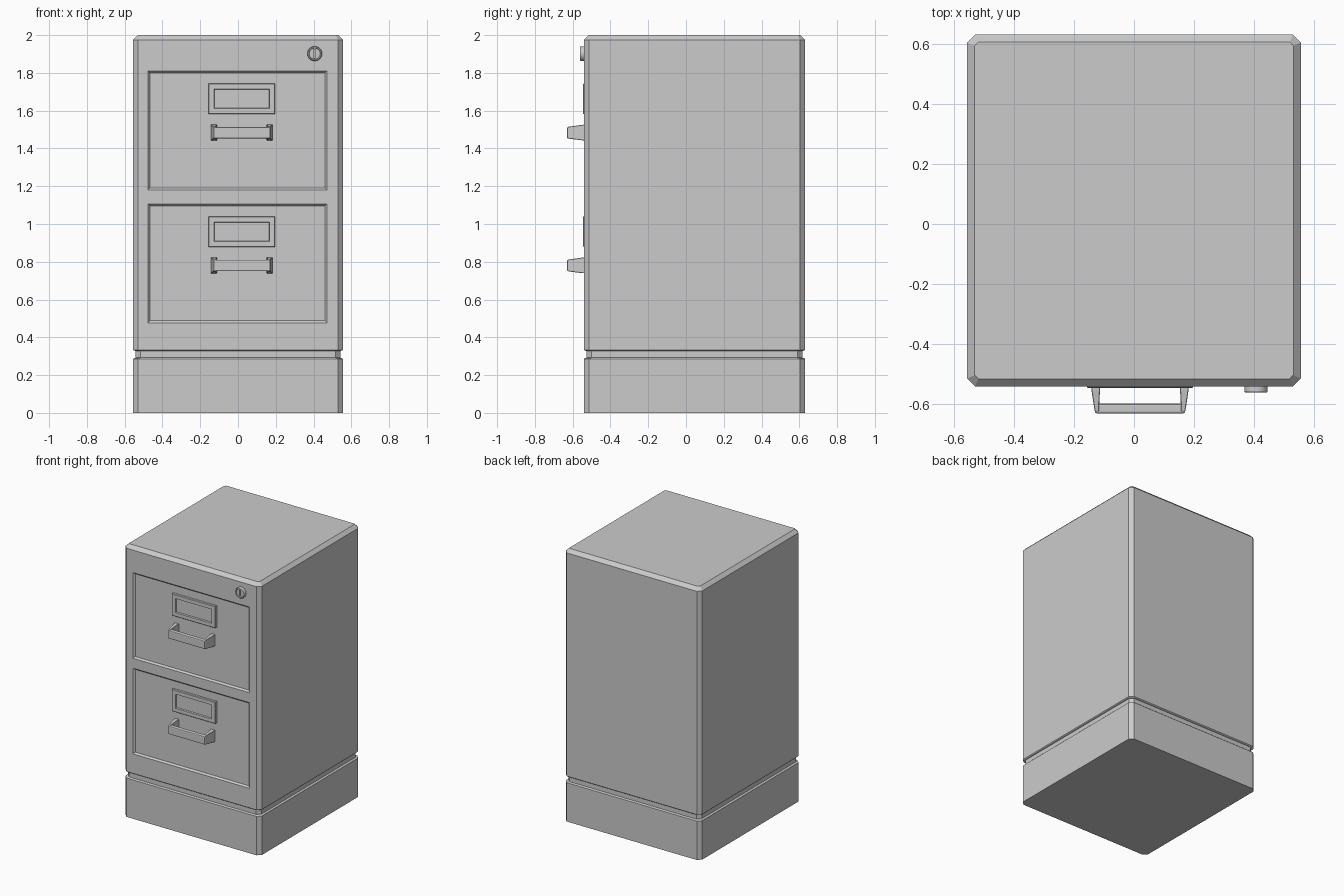
import bpy, bmesh, math

if "Cube" in bpy.data.objects:
    bpy.data.objects.remove(bpy.data.objects["Cube"])

XC = 0.02          # handle / label centre line
FRONT = -0.54
FACE = -0.528      # recessed drawer face


def loft(name, rings):
    """Closed mesh through a list of equal-length point rings, capped at both ends."""
    bm = bmesh.new()
    vs = [[bm.verts.new(p) for p in r] for r in rings]
    n = len(vs[0])
    for a, b in zip(vs, vs[1:]):
        for i in range(n):
            j = (i + 1) % n
            bm.faces.new((a[i], a[j], b[j], b[i]))
    bm.faces.new(vs[0][::-1])
    bm.faces.new(vs[-1])
    bmesh.ops.recalc_face_normals(bm, faces=bm.faces)
    me = bpy.data.meshes.new(name)
    bm.to_mesh(me)
    bm.free()
    ob = bpy.data.objects.new(name, me)
    bpy.context.collection.objects.link(ob)
    return ob


def octagon(inset, z, cut=0.026):
    x, y0, y1, c = 0.555 - inset, FRONT + inset, 0.63 - inset, cut
    return [(x, y0 + c, z), (x, y1 - c, z), (x - c, y1, z), (-x + c, y1, z),
            (-x, y1 - c, z), (-x, y0 + c, z), (-x + c, y0, z), (x - c, y0, z)]


def rect(x0, x1, z0, z1, y, d=0.0):
    return [(x0 + d, y, z0 + d), (x1 - d, y, z0 + d),
            (x1 - d, y, z1 - d), (x0 + d, y, z1 - d)]


def circle(cx, cz, r, y, n=24):
    return [(cx + r * math.cos(2 * math.pi * i / n), y,
             cz + r * math.sin(2 * math.pi * i / n)) for i in range(n)]


def cut(target, cutter):
    m = target.modifiers.new("cut", 'BOOLEAN')
    m.operation, m.solver, m.object = 'DIFFERENCE', 'EXACT', cutter
    bpy.context.view_layer.objects.active = target
    bpy.ops.object.modifier_apply(modifier=m.name)
    bpy.data.objects.remove(cutter, do_unlink=True)


def bevel(ob, width, segments=1):
    m = ob.modifiers.new("bevel", 'BEVEL')
    m.width, m.segments = width, segments


# Cabinet shell: plinth, shadow groove, body and chamfered top
cabinet = loft("cabinet_body", [
    octagon(0, 0), octagon(0, 0.286), octagon(0.004, 0.29), octagon(0.013, 0.292),
    octagon(0.013, 0.328), octagon(0.004, 0.33), octagon(0, 0.334),
    octagon(0, 1.975), octagon(0.025, 2.0, 0.012)])

for dz, tag in ((0, "upper"), (-0.703, "lower")):
    # Drawer recess with sloped border
    box = (-0.478, 0.472, 1.179 + dz, 1.811 + dz)
    cut(cabinet, loft("cutter", [rect(*box, FRONT - 0.02), rect(*box, FRONT - 0.001),
                                 rect(*box, FACE, 0.012)]))

    # Label holder frame with sunken card
    box = (XC - 0.177, XC + 0.177, 1.582 + dz, 1.743 + dz)
    loft(tag + "_label_holder", [
        rect(*box, FACE + 0.005), rect(*box, -0.543), rect(*box, -0.546, 0.003),
        rect(*box, -0.546, 0.029), rect(*box, -0.536, 0.032)])

    # Handle posts, flared towards the drawer
    for s, side in ((-1, "left"), (1, "right")):
        def post(outer, inner, z0, z1, y):
            a, b = sorted((XC + s * outer, XC + s * inner))
            return rect(a, b, z0 + dz, z1 + dz, y)
        p = loft(f"{tag}_handle_post_{side}", [
            post(0.163, 0.132, 1.441, 1.527, FACE + 0.005),
            post(0.162, 0.133, 1.443, 1.525, -0.55),
            post(0.151, 0.137, 1.452, 1.515, -0.622),
            post(0.148, 0.139, 1.457, 1.510, -0.628)])
        bevel(p, 0.002)

    # Handle grip
    box = (XC - 0.15, XC + 0.15, 1.453 + dz, 1.513 + dz)
    grip = loft(tag + "_handle_grip", [rect(*box, -0.598), rect(*box, -0.63)])
    bevel(grip, 0.006, 2)

# Lock: rimmed barrel with recessed face and key slot
LX, LZ = 0.406, 1.902
lock = loft("lock", [
    circle(LX, LZ, r, y) for r, y in
    ((0.039, FRONT + 0.01), (0.039, -0.556), (0.036, -0.561),
     (0.031, -0.561), (0.029, -0.556))])
slot = (LX - 0.005, LX + 0.005, LZ - 0.023, LZ + 0.023)
cut(lock, loft("cutter", [rect(*slot, -0.58), rect(*slot, -0.547)]))
bpy.ops.object.select_all(action='DESELECT')
lock.select_set(True)
bpy.context.view_layer.objects.active = lock
bpy.ops.object.shade_smooth_by_angle(angle=math.radians(30))
